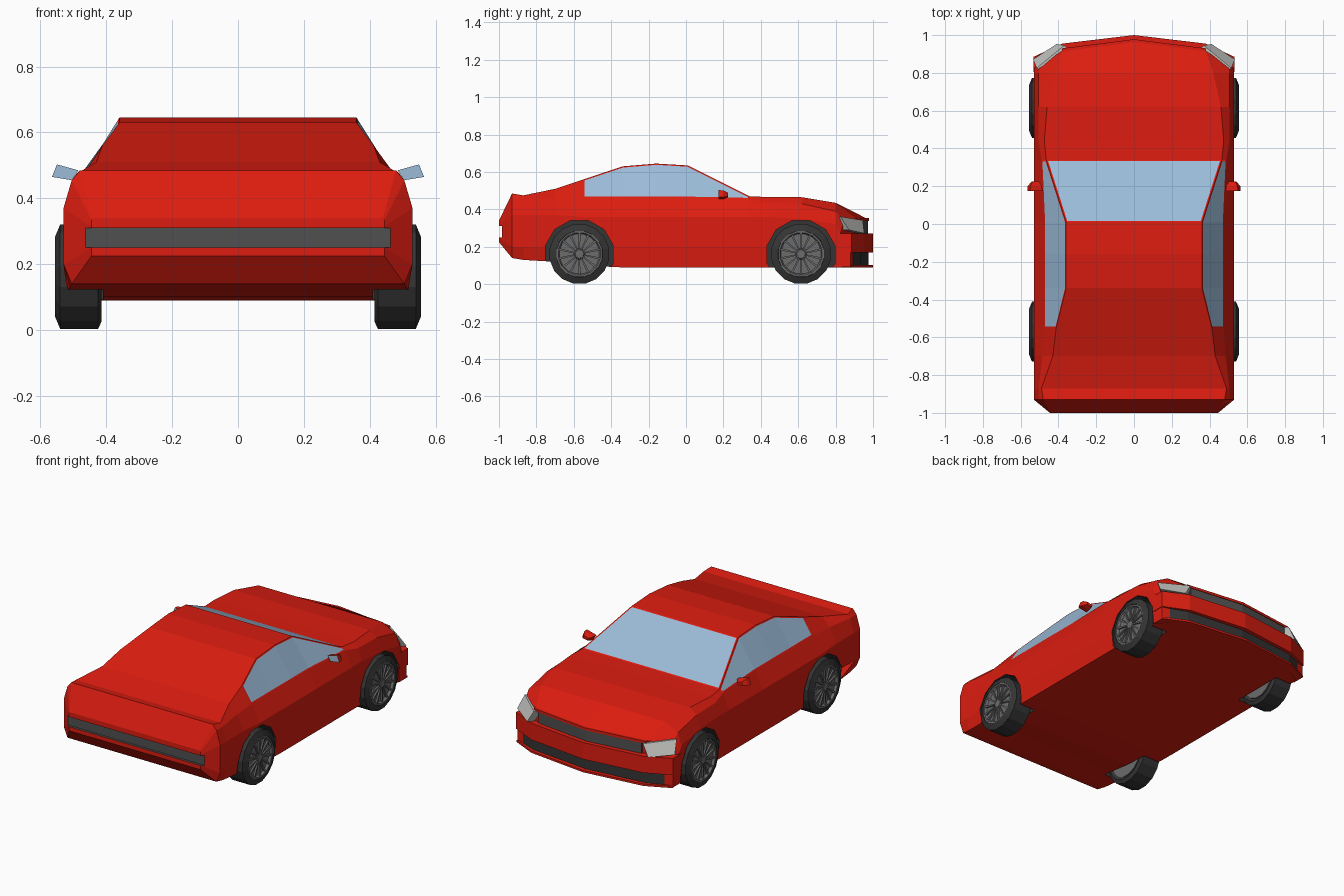
import bpy, bmesh
from math import sin, cos, pi

if "Cube" in bpy.data.objects:
    bpy.data.objects.remove(bpy.data.objects["Cube"])


def material(name, rgb):
    m = bpy.data.materials.new(name)
    m.diffuse_color = (*rgb, 1)
    m.use_nodes = True
    m.node_tree.nodes["Principled BSDF"].inputs["Base Color"].default_value = m.diffuse_color
    return m


RED = material("red_paint", (0.72, 0.012, 0.005))
GLASS = material("glass", (0.33, 0.5, 0.69))
DARK = material("dark_trim", (0.035, 0.035, 0.035))
STRIP = material("grey_strip", (0.08, 0.08, 0.08))
LAMP = material("lamp", (0.5, 0.5, 0.48))
RIM = material("rim", (0.15, 0.15, 0.15))


def build(name, verts, faces, mats):
    bm = bmesh.new()
    vs = [bm.verts.new(v) for v in verts]
    for f in faces:
        bm.faces.new([vs[i] for i in f])
    return finish(name, bm, mats)


def finish(name, bm, mats):
    bmesh.ops.remove_doubles(bm, verts=bm.verts[:], dist=1e-5)
    bmesh.ops.recalc_face_normals(bm, faces=bm.faces[:])
    me = bpy.data.meshes.new(name)
    bm.to_mesh(me)
    bm.free()
    for m in mats:
        me.materials.append(m)
    ob = bpy.data.objects.new(name, me)
    bpy.context.collection.objects.link(ob)
    return ob


def loft(rings):
    """Verts and faces of closed rings joined in order, end rings capped."""
    n = len(rings[0])
    verts = [p for r in rings for p in r]
    faces = [(i * n + j, i * n + (j + 1) % n, (i + 1) * n + (j + 1) % n, (i + 1) * n + j)
             for i in range(len(rings) - 1) for j in range(n)]
    k = (len(rings) - 1) * n
    return verts, faces + [tuple(range(n)), tuple(range(k, k + n))]


def prism(name, half, z0, z1, mat):
    """Plan outline given for x >= 0, mirrored and raised from z0 to z1."""
    plan = half + [(-x, y) for x, y in reversed(half) if x > 0]
    build(name, *loft([[(x, y, z) for x, y in plan] for z in (z0, z1)]), [mat])


def revolve(profile, n, cy, cz, side=1):
    """Profile of (x, radius) turned about an axis along x."""
    return loft([[(side * x, cy + r * sin((i + .5) * 2 * pi / n), cz + r * cos((i + .5) * 2 * pi / n))
                  for i in range(n)] for x, r in profile])


# Body stations: y, floor z, sill x, flank (x, z), belt (x, z), roof edge (x, z)
stations = [
    (-1.00, .225, .445, .445, .315, .445, .335, .440, .340),
    (-.93, .14, .505, .53, .37, .505, .455, .480, .485),
    (-.87, .13, .51, .53, .37, .505, .455, .490, .475),
    (-.70, .12, .52, .53, .37, .485, .46, .430, .510),
    (-.55, .10, .52, .53, .36, .475, .462, .412, .560),
    (-.34, .09, .52, .53, .36, .475, .462, .360, .630),
    (-.16, .09, .52, .53, .36, .475, .462, .360, .645),
    (.01, .09, .52, .53, .36, .475, .462, .360, .635),
    (.34, .09, .52, .53, .36, .490, .455, .465, .470),
    (.44, .09, .52, .53, .36, .505, .435, .475, .466),
    (.62, .09, .52, .53, .35, .505, .43, .460, .465),
    (.80, .09, .52, .53, .32, .505, .39, .420, .435),
    (.965, .09, .52, .53, .28, .500, .34, .380, .352)]


def sweep(x):
    return .13 * x if x <= .38 else .05 + (x - .38) * .6


bm = bmesh.new()
rings = []
for y, zb, x1, x3, z3, x4, z4, x5, z5 in stations:
    half = [(0, zb), (.38, zb), (x1, zb), (x3, max(.2, zb + .025)), (x3, z3),
            (x4, z4), (x5, z5), (0, z5)]
    full = half + [(-x, z) for x, z in half[6:0:-1]]
    rings.append([bm.verts.new((x, y - (sweep(abs(x)) if y > .9 else 0), z)) for x, z in full])
screen, left, right = [], [], []
for i in range(len(rings) - 1):
    for j in range(14):
        k = (j + 1) % 14
        f = bm.faces.new((rings[i][j], rings[i][k], rings[i + 1][k], rings[i + 1][j]))
        if i == 7 and j in (6, 7):
            screen.append(f)
        if 4 <= i <= 7 and j == 5:
            right.append(f)
        if 4 <= i <= 7 and j == 8:
            left.append(f)
for r in (rings[0], rings[-1]):
    for cap in ((0, 1, 6, 7), (1, 2, 3, 4, 5, 6), (0, 7, 8, 13), (13, 8, 9, 10, 11, 12)):
        bm.faces.new([r[c] for c in cap])
bmesh.ops.recalc_face_normals(bm, faces=bm.faces[:])
# Windscreen and side windows are inset from the body
for region in (screen, left, right):
    bmesh.ops.inset_region(bm, faces=region, thickness=.008, use_even_offset=True)
    for f in region:
        f.material_index = 1
slots = [RED, GLASS, DARK, STRIP]
body = finish("body", bm, slots)

# Wheel arches and rear light slot are cut away
WHEELS = (-.57, .615)
cutters = [build("arch_cutter", *revolve([(.41, .187), (.65, .187)], 12, y, .16, s), slots)
           for y in WHEELS for s in (1, -1)]
cutters.append(build("slot_cutter", *loft([[(x, -1.1, z), (x, -.985, z), (x, -.985, .5 * (z + z))][:2]
               + [(x, -.985, z + .06), (x, -1.1, z + .06)] for x, z in ((-.6, .25), (.6, .25))]), slots))
for c in cutters:
    for p in c.data.polygons:
        p.material_index = 3 if c is cutters[-1] else 2
    mod = body.modifiers.new("cut", 'BOOLEAN')
    mod.operation = 'DIFFERENCE'
    mod.solver = 'EXACT'
    mod.object = c
    c.hide_render = True
bpy.context.view_layer.update()
result = bpy.data.meshes.new_from_object(body.evaluated_get(bpy.context.evaluated_depsgraph_get()))
body.modifiers.clear()
body.data = result
for c in cutters:
    bpy.data.objects.remove(c)

# Nose: bumper, valance, lip and grilles
prism("bumper", [(0, 1), (.38, .955), (.532, .885), (.532, .805), (0, .805)], .17, .272, RED)
prism("valance", [(0, .945), (.38, .92), (.528, .88), (.528, .805), (0, .805)], .092, .17, RED)
prism("front_lip", [(0, 1), (.38, .955), (.53, .885), (0, .86)], .09, .102, RED)
prism("lower_grille", [(0, .975), (.38, .935), (.48, .895), (.46, .85), (0, .85)], .102, .17, DARK)
prism("upper_grille", [(0, .974), (.35, .93), (.35, .88), (0, .88)], .272, .34, STRIP)
prism("hood_lip", [(0, .978), (.38, .93), (.38, .9), (0, .93)], .338, .353, RED)

for s, tag in ((1, "right"), (-1, "left")):
    # Headlights
    lamp = [(.37, .945, .342), (.41, .953, .272), (.534, .872, .29), (.515, .825, .362)]
    build(tag + "_headlight", *loft([[(s * (x - d), y - d, z) for x, y, z in lamp]
                                     for d in (0, .03)]), [LAMP])
    # Door mirrors, with glass facing the rear
    shell = [(.485, .485), (.550, .503), (.565, .465), (.505, .455)]
    cx, cz = .52, .475
    build(tag + "_mirror", *loft([[(s * (cx + (x - cx) * k), y, cz + (z - cz) * k) for x, z in shell]
                                  for y, k in ((.175, 1), (.2, .95), (.225, .5))]), [RED])
    build(tag + "_mirror_glass", [(s * x, .174, z) for x, z in shell], [(0, 1, 2, 3)], [GLASS])
    # Wheels: tyre, dished rim and spokes
    for y, end in zip(WHEELS, ("rear", "front")):
        name = f"{end}_{tag}"
        build(name + "_tyre", *revolve([(.425, .12), (.415, .14), (.425, .162), (.54, .162),
                                        (.555, .125), (.535, .118)], 16, y, .162, s), [DARK])
        build(name + "_rim", *revolve([(.42, .121), (.53, .121), (.553, .124), (.552, .115),
                                       (.538, .108), (.538, .03), (.549, .022)], 16, y, .162, s), [RIM])
        verts, faces = [], []
        for i in range(14):
            a = 2 * pi * i / 14
            for x in (.536, .548):
                for r, w in ((.015, -.003), (.113, -.006), (.113, .006), (.015, .003)):
                    verts.append((s * x, y + r * sin(a) + w * cos(a), .162 + r * cos(a) - w * sin(a)))
            b = 8 * i
            faces += [(b + 4, b + 5, b + 6, b + 7), (b, b + 3, b + 2, b + 1)]
            faces += [(b + j, b + (j + 1) % 4, b + 4 + (j + 1) % 4, b + 4 + j) for j in range(4)]
        build(name + "_spokes", verts, faces, [RIM])
